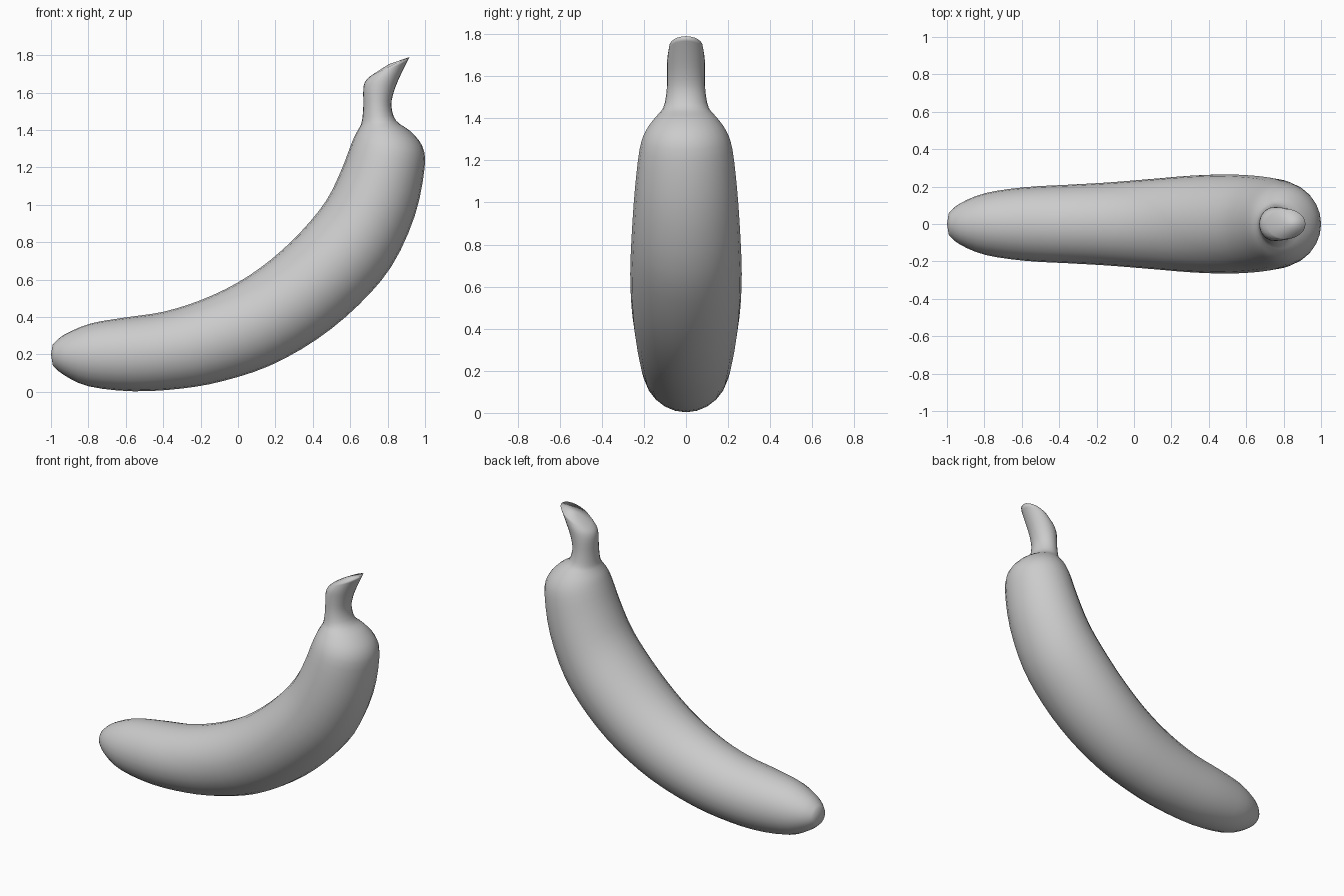
import bpy, bmesh, math
from mathutils import Vector

if "Cube" in bpy.data.objects:
    bpy.data.objects.remove(bpy.data.objects["Cube"])

SIDES = 24
STEPS = 3

# Cross-sections: inner-edge x, z, outer-edge x, z, half width in y
SECTIONS = [
    (-.99, .255, -.99, .14, .06),
    (-.93, .305, -.93, .09, .11),
    (-.79, .365, -.80, .03, .165),
    (-.60, .398, -.56, .003, .197),
    (-.40, .428, -.30, .018, .21),
    (-.20, .49, -.08, .058, .222),
    (0, .585, .17, .14, .24),
    (.18, .71, .42, .28, .258),
    (.34, .86, .64, .46, .265),
    (.47, 1.02, .82, .67, .258),
    (.55, 1.18, .945, .94, .243),
    (.60, 1.31, .998, .1 + 1.1, .22),
    (.625, 1.37, .985, 1.315, .19),
    (.65, 1.415, .92, 1.395, .145),
    (.663, 1.45, .845, 1.45, .108),
    (.67, 1.53, .82, 1.53, .092),
    (.67, 1.62, .835, 1.61, .09),
    (.682, 1.662, .872, 1.70, .089),
    (.71, 1.69, .917, 1.79, .08),
]


def spline(a, b, c, d, t):
    return [0.5 * (2 * q + (r - p) * t + (2 * p - 5 * q + 4 * r - s) * t * t
                   + (3 * q - p - 3 * r + s) * t ** 3)
            for p, q, r, s in zip(a, b, c, d)]


# Smoothly interpolated sections
rows = []
n = len(SECTIONS)
for i in range(n - 1):
    pts = [SECTIONS[min(max(k, 0), n - 1)] for k in range(i - 1, i + 3)]
    rows += [spline(*pts, k / STEPS) for k in range(STEPS)]
rows.append(SECTIONS[-1])

# Loft elliptical rings along the fruit and stem
bm = bmesh.new()
rings = []
for xi, zi, xo, zo, w in rows:
    inner, outer = Vector((xi, 0, zi)), Vector((xo, 0, zo))
    mid, half = (inner + outer) / 2, (inner - outer) / 2
    ring = []
    for k in range(SIDES):
        a = 2 * math.pi * k / SIDES
        ring.append(bm.verts.new(mid + half * math.cos(a) + Vector((0, w * math.sin(a), 0))))
    rings.append(ring)
for r0, r1 in zip(rings, rings[1:]):
    for k in range(SIDES):
        j = (k + 1) % SIDES
        bm.faces.new((r0[k], r0[j], r1[j], r1[k]))

# Blossom tip and slanted stem end
for ring, tip in ((rings[0], (-1, 0, .2)), (rings[-1], (.806, 0, 1.752))):
    pole = bm.verts.new(tip)
    for k in range(SIDES):
        bm.faces.new((ring[k], ring[(k + 1) % SIDES], pole))
bmesh.ops.recalc_face_normals(bm, faces=bm.faces)

mesh = bpy.data.meshes.new("banana")
bm.to_mesh(mesh)
bm.free()
for p in mesh.polygons:
    p.use_smooth = True
banana = bpy.data.objects.new("banana", mesh)
bpy.context.collection.objects.link(banana)
